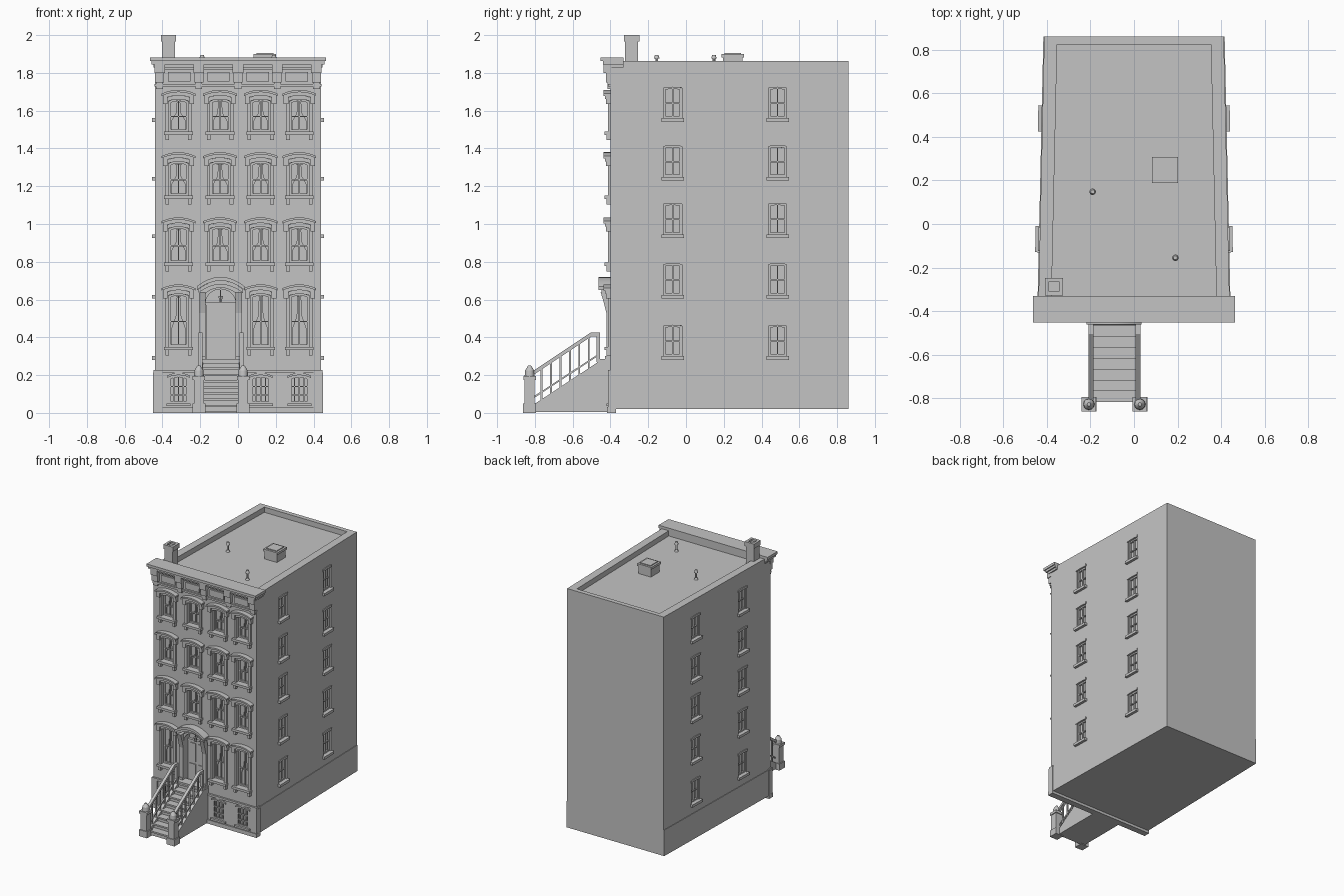
import bpy, bmesh, math
from mathutils import Matrix, Vector

cube = bpy.data.objects.get("Cube")
if cube:
    bpy.data.objects.remove(cube, do_unlink=True)

stone = bpy.data.materials.new("grey_stone")
stone.use_nodes = True
stone.diffuse_color = (0.55, 0.55, 0.55, 1)
stone.node_tree.nodes["Principled BSDF"].inputs["Base Color"].default_value = (0.55, 0.55, 0.55, 1)

ID = Matrix.Identity(4)
PLAN = Matrix(((1, 0, 0, 0), (0, 0, 1, 0), (0, 1, 0, 0), (0, 0, 0, 1)))  # extrude upward
SIDE = Matrix.Rotation(math.pi / 2, 4, 'Z')  # profile in y and z, extruded along -x
FRONT = -0.40
parts = {}


def part(name):
    return parts.setdefault(name, bmesh.new())


def prism(name, pts, a, b, m=ID):
    """Extrude a local x-z outline from local y=a to y=b."""
    bm = part(name)
    near = [bm.verts.new(m @ Vector((x, a, z))) for x, z in pts]
    far = [bm.verts.new(m @ Vector((x, b, z))) for x, z in pts]
    bm.faces.new(near)
    bm.faces.new(far)
    for i in range(len(pts)):
        j = (i + 1) % len(pts)
        bm.faces.new((near[i], near[j], far[j], far[i]))


def box(name, x0, x1, y0, y1, z0, z1, m=ID):
    prism(name, [(x0, z0), (x1, z0), (x1, z1), (x0, z1)], y0, y1, m)


def cone(name, x, y, z0, z1, r0, r1, sides=12):
    place = Matrix.Translation((x, y, (z0 + z1) / 2))
    bmesh.ops.create_cone(part(name), cap_ends=True, segments=sides, radius1=r0,
                          radius2=r1, depth=z1 - z0, matrix=place)


def arc(w, z, rise, power=2, n=12):
    """Points from right to left along an arch."""
    ts = [math.pi * i / n for i in range(n + 1)]
    return [(w * math.cos(t), z + rise * abs(math.sin(t)) ** power) for t in ts]


def opening(w, z0, spring, rise, power=2):
    return [(-w, z0), (w, z0)] + arc(w, spring, rise, power)


def band(name, w, low, high, rise, y0, y1, m, inner=None, power=2):
    under = arc(inner or w, low, rise, power)[::-1]
    prism(name, under + arc(w, high, rise, power), y0, y1, m)


def finish(name):
    bm = parts.pop(name)
    bmesh.ops.recalc_face_normals(bm, faces=bm.faces)
    mesh = bpy.data.meshes.new(name)
    bm.to_mesh(mesh)
    bm.free()
    mesh.materials.append(stone)
    obj = bpy.data.objects.new(name, mesh)
    bpy.context.collection.objects.link(obj)
    return obj


def carve(target, cutter):
    """Cut the recesses into a wall and drop the cutter."""
    mod = target.modifiers.new("recesses", 'BOOLEAN')
    mod.object, mod.solver = cutter, 'EXACT'
    bpy.context.view_layer.objects.active = target
    bpy.ops.object.modifier_apply(modifier=mod.name)
    bpy.data.objects.remove(cutter, do_unlink=True)


def sash(name, w, z0, z1, rise, y, m, columns=2, rows=2, t=0.007):
    """Frame and glazing bars inside a recess."""
    for s in (-1, 1):
        box(name, min(s * w, s * (w - .011)), max(s * w, s * (w - .011)), y - .01, y + .003, z0, z1, m)
    box(name, -w, w, y - .01, y + .003, z0, z0 + .011, m)
    band(name, w, z1 - .011, z1, rise, y - .01, y + .003, m)
    for i in range(1, columns):
        x = -w + 2 * w * i / columns
        box(name, x - t / 2, x + t / 2, y - .008, y + .003, z0, z1 + rise * .8, m)
    for i in range(1, rows):
        z = z0 + (z1 - z0) * i / rows
        box(name, -w, w, y - .008, y + .003, z - t / 2, z + t / 2, m)


def half_width(y):
    return 0.44 - 0.022 * (y - FRONT)


def plan(y0, y1, grow=0.0):
    a, b = half_width(y0) + grow, half_width(y1) + grow
    return [(-a, y0), (a, y0), (b, y1), (-b, y1)]


# Walls and roof well
prism("walls", plan(FRONT, .86), .22, 1.862, PLAN)
prism("basement", plan(FRONT - .006, .86, .004), .02, .22, PLAN)
prism("wall_cutter", plan(-.33, .825, -.06), 1.822, 1.95, PLAN)

# Front windows
columns = (-.315, -.095, .12, .325)
floors = ((1.46, 1.71), (1.12, 1.38), (.765, 1.035), (.32, .68))
for sill, top in floors:
    for x in columns:
        if top < .7 and x == columns[1]:
            continue
        m = Matrix.Translation((x, FRONT, 0))
        z0, z1 = sill + .03, top - .062
        prism("wall_cutter", opening(.052, z0, z1, .014), -.05, .035, m)
        sash("front_sashes", .052, z0, z1, .014, .026, m)
        for s in (-1, 1):
            lo, hi = sorted((s * .052, s * .07))
            box("front_casings", lo, hi, -.014, .004, z0, z1 + .01, m)
            lo, hi = sorted((s * .058, s * .083))
            box("window_hoods", lo, hi, -.024, .004, z1 - .012, z1 + .03, m)
            lo, hi = sorted((s * .05, s * .07))
            box("window_sills", lo, hi, -.022, .004, sill - .016, sill + .012, m)
            # Drawn curtains
            drape = [(s * .05, z1), (s * .006, z1), (s * .012, z0 + (z1 - z0) * .6),
                     (s * .036, z0 + (z1 - z0) * .35), (s * .036, z0), (s * .05, z0)]
            prism("curtains", drape, .027, .036, m)
        band("front_casings", .07, z1 - .002, z1 + .018, .014, -.014, .004, m)
        band("window_hoods", .083, z1 + .014, z1 + .034, .018, -.03, .004, m)
        band("window_hoods", .089, z1 + .03, z1 + .042, .02, -.038, .004, m)
        box("window_sills", -.076, .076, -.032, .035, sill + .012, sill + .03, m)

# Basement windows with grilles
for x in (columns[0], columns[2], columns[3]):
    m = Matrix.Translation((x, FRONT - .006, 0))
    prism("basement_cutter", opening(.052, .05, .185, .015), -.05, .03, m)
    sash("basement_grilles", .052, .05, .185, .015, .01, m, 4, 3)
    band("basement_trim", .062, .185, .197, .015, -.008, .004, m)
    box("basement_trim", -.064, .064, -.016, .03, .036, .05, m)

# Side windows on both walls
for s in (-1, 1):
    for y in (-.07, .485):
        m = Matrix.Translation((s * half_width(y), y, 0)) @ Matrix.Rotation(s * (math.pi / 2 + .022), 4, 'Z')
        for z in (1.54, 1.23, .925, .605, .28):
            prism("wall_cutter", opening(.048, z + .02, z + .18, .006), -.04, .03, m)
            sash("side_sashes", .048, z + .02, z + .18, .006, .02, m)
            box("side_sills", -.06, .06, -.02, .03, z, z + .02, m)
            band("side_lintels", .055, z + .18, z + .197, .004, -.006, .004, m)

# Entrance: recess, door leaf, pilasters and arched hood
m = Matrix.Translation((-.092, FRONT, 0))
prism("wall_cutter", opening(.08, .27, .58, .075, 1), -.05, .05, m)
box("front_door", -.078, .078, .036, .054, .27, .575, m)
for s in (-1, 1):
    lo, hi = sorted((s * .012, s * .062))
    box("front_door", lo, hi, .03, .04, .30, .40, m)
    box("front_door", lo, hi, .03, .04, .42, .56, m)
    lo, hi = sorted((s * .08, s * .114))
    box("door_pilasters", lo, hi, -.022, .004, .22, .60, m)
    box("door_pilasters", lo, hi, -.03, .004, .22, .30, m)
    bracket = [(-.004, .53), (.022, .53), (.034, .58), (.052, .64), (-.004, .64)]
    flip = Matrix.Translation((-.092, FRONT, 0)) @ Matrix.Rotation(-math.pi / 2, 4, 'Z')
    prism("door_brackets", [(-y, z) for y, z in bracket], lo, hi,
          Matrix.Translation((-.092, FRONT, 0)) @ SIDE @ Matrix.Diagonal((1, -1, 1, 1)))
band("door_arch", .10, .58, .59, .075, -.016, .004, m, inner=.08, power=1)
band("door_hood", .118, .635, .655, .045, -.048, .004, m)
band("door_hood", .126, .65, .67, .05, -.062, .004, m)
box("door_transom", -.08, .08, .03, .054, .57, .585, m)
cone("door_lantern", -.092, FRONT + .012, .585, .62, .006, .014, 6)
cone("door_lantern", -.092, FRONT + .012, .62, .65, .003, .003, 6)

# Cornice, frieze and brackets
for w, y0, z0, z1 in ((.465, -.452, 1.862, 1.882), (.458, -.44, 1.845, 1.862),
                      (.448, -.422, 1.828, 1.845)):
    box("cornice", -w, w, y0, -.33, z0, z1)
box("frieze", -.442, .442, -.412, -.395, 1.728, 1.742)
box("frieze", -.442, .442, -.408, -.395, 1.815, 1.83)
for i in range(5):
    x = -.415 + i * .2075
    for w, y0, z0 in ((.028, -.436, 1.80), (.024, -.424, 1.75), (.018, -.415, 1.715)):
        box("cornice_brackets", x - w, x + w, y0, -.395, z0, 1.845)
    if i < 4:
        box("frieze_panels", x + .045, x + .163, -.409, -.395, 1.755, 1.805)

# Plinth, corner bases and belt course
box("plinth", -.45, .45, -.418, -.37, 0, .03)
box("belt_course", -.447, .447, -.414, -.37, .212, .228)
for s in (-1, 1):
    lo, hi = sorted((s * .40, s * .449))
    box("corner_bases", lo, hi, -.413, -.37, .02, .215)

# Stoop: steps with overhanging treads
STOOP = -.09
count = 8
for i in range(count):
    y, z = -.81 + i * .05, .04 + i * .033
    box("steps", STOOP - .1, STOOP + .1, y, -.38, z - .035, z)
    box("steps", STOOP - .112, STOOP + .112, y - .008, y + .052, z - .01, z + .002)
box("steps", STOOP - .118, STOOP + .118, -.465, -.39, .262, .285)

# Stoop side walls, railings and newel posts
for s in (-1, 1):
    x = STOOP + s * .108
    m = Matrix.Translation((x, 0, 0)) @ SIDE
    prism("stoop_walls", [(-.82, .005), (-.39, .005), (-.39, .27), (-.465, .27), (-.82, .035)], -.012, .012, m)
    prism("handrails", [(-.81, .20), (-.50, .405), (-.455, .405), (-.455, .425),
                        (-.505, .425), (-.81, .222)], -.011, .011, m)
    prism("handrails", [(-.81, .075), (-.46, .305), (-.46, .315), (-.81, .085)], -.006, .006, m)
    for i in range(7):
        y = -.765 + i * .05
        top = min(.20 + (y + .81) * .661, .405) + .006
        box("balusters", x - .005, x + .005, y - .005, y + .005, top - .19, top)
    box("balusters", x - .01, x + .01, -.475, -.455, .27, .41)
    nx = STOOP + s * .117
    for w, z0, z1 in ((.034, 0, .05), (.027, .05, .175), (.033, .175, .195)):
        box("newel_posts", nx - w, nx + w, -.828 - w, -.828 + w, z0, z1)
    cone("newel_caps", nx, -.828, .195, .225, .026, .024)
    cone("newel_caps", nx, -.828, .225, .25, .024, .008)

# Chimney with an open flue
box("chimney", -.402, -.333, -.322, -.253, 1.80, 1.975)
box("chimney", -.408, -.327, -.328, -.247, 1.965, 2.0)
box("chimney_cutter", -.39, -.345, -.31, -.265, 1.985, 2.05)

# Roof hatch and vent pipes
box("roof_hatch", .09, .195, .195, .30, 1.81, 1.885)
box("roof_hatch", .083, .202, .188, .307, 1.882, 1.9)
box("roof_hatch", .098, .187, .203, .292, 1.895, 1.906)
for x, y in ((-.19, .148), (.19, -.155)):
    cone("roof_vents", x, y, 1.815, 1.835, .018, .008)
    cone("roof_vents", x, y, 1.83, 1.88, .007, .007)
    cone("roof_vents", x, y, 1.875, 1.896, .015, .009)

# Build objects, carve recesses, shade
objects = {name: finish(name) for name in list(parts)}
for wall, cutter in (("walls", "wall_cutter"), ("basement", "basement_cutter"), ("chimney", "chimney_cutter")):
    carve(objects[wall], objects.pop(cutter))
bpy.ops.object.select_all(action='DESELECT')
for obj in objects.values():
    obj.select_set(True)
bpy.context.view_layer.objects.active = objects["walls"]
bpy.ops.object.shade_smooth_by_angle(angle=math.radians(30))
